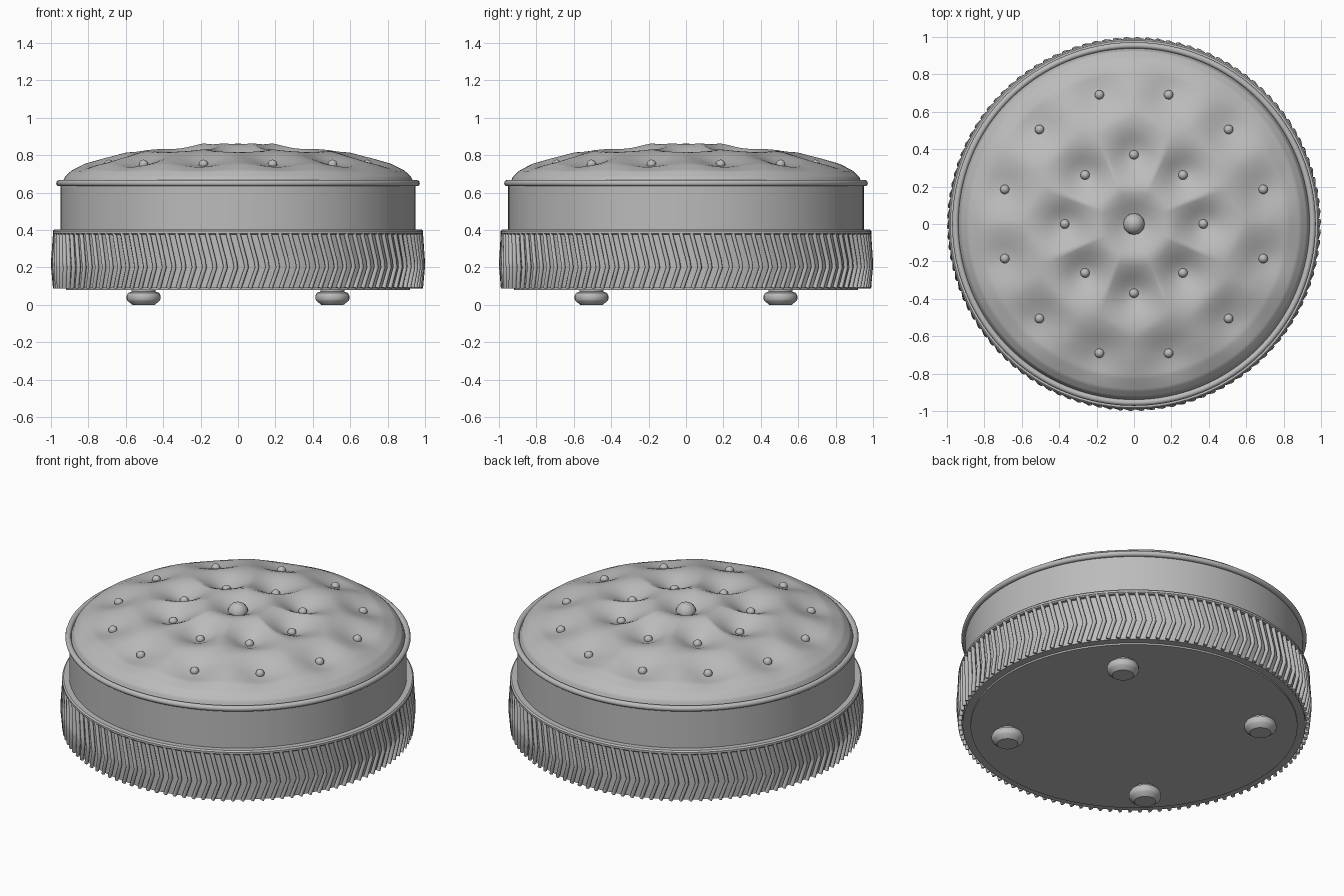
import bpy, bmesh, math

if "Cube" in bpy.data.objects:
    bpy.data.objects.remove(bpy.data.objects["Cube"])

TAU = 2 * math.pi
grey = bpy.data.materials.new("warm_grey_fabric")
grey.diffuse_color = (0.5, 0.5, 0.5, 1)
grey.use_nodes = True
grey.node_tree.nodes["Principled BSDF"].inputs["Base Color"].default_value = grey.diffuse_color


def finish(name, bm, angle=35):
    me = bpy.data.meshes.new(name)
    bmesh.ops.recalc_face_normals(bm, faces=bm.faces)
    bm.to_mesh(me)
    bm.free()
    ob = bpy.data.objects.new(name, me)
    bpy.context.collection.objects.link(ob)
    me.materials.append(grey)
    bpy.ops.object.select_all(action='DESELECT')
    ob.select_set(True)
    bpy.context.view_layer.objects.active = ob
    bpy.ops.object.shade_smooth_by_angle(angle=math.radians(angle))
    return ob


def lathe(name, profile, segs=96, at=(0, 0), closed=False, height=None, angle=35):
    """Spin (radius, z) points about z; radius 0 becomes a pole."""
    bm = bmesh.new()
    rings = []
    for r, z in profile:
        n = 1 if r == 0 else segs
        ring = []
        for i in range(n):
            a = TAU * i / segs
            x, y = r * math.cos(a), r * math.sin(a)
            h = height(x, y, z) if height else z
            ring.append(bm.verts.new((x + at[0], y + at[1], h)))
        rings.append(ring)
    pairs = list(zip(rings, rings[1:]))
    if closed:
        pairs.append((rings[-1], rings[0]))
    for a, b in pairs:
        for i in range(segs):
            j = (i + 1) % segs
            quad = [a[i % len(a)], a[j % len(a)], b[j % len(b)], b[i % len(b)]]
            bm.faces.new(list(dict.fromkeys(quad)))
    return finish(name, bm, angle)


def bead(name, r, z, w, h):
    pts = [(r + w * math.cos(TAU * k / 10), z + h * math.sin(TAU * k / 10)) for k in range(10)]
    return lathe(name, pts, 128, closed=True, angle=60)


# Drum, lower skirt and piping
lathe("drum", [(0, 0.1), (0.95, 0.1), (0.95, 0.65), (0, 0.65)], 128)
lathe("skirt", [(0, 0.08), (0.92, 0.08), (0.92, 0.09), (0.965, 0.09),
                (0.965, 0.38), (0.94, 0.38)], 128)
bead("top_piping", 0.955, 0.65, 0.017, 0.017)
lathe("skirt_band", [(0.94, 0.375), (0.982, 0.375), (0.99, 0.382), (0.99, 0.394),
                     (0.982, 0.402), (0.94, 0.402)], 128, closed=True)

# Chevron cord fringe
cu = bpy.data.curves.new("fringe", 'CURVE')
cu.dimensions = '3D'
cu.bevel_depth = 0.012
cu.bevel_resolution = 1
cu.use_fill_caps = True
CORDS = 110
for i in range(CORDS):
    sp = cu.splines.new('POLY')
    path = [(-0.02, 0.978, 0.09), (0.018, 0.988, 0.2), (0.012, 0.988, 0.235), (-0.028, 0.978, 0.385)]
    sp.points.add(len(path) - 1)
    for p, (da, r, z) in zip(sp.points, path):
        a = TAU * i / CORDS + da
        p.co = (r * math.cos(a), r * math.sin(a), z, 1)
cu.materials.append(grey)
bpy.context.collection.objects.link(bpy.data.objects.new("fringe", cu))

# Tuft positions: x, y, depth, spread, button radius
tufts = [(0, 0, 0.075, 0.085, 0.058)]
for count, start, r, depth, spread in ((8, 0, 0.37, 0.08, 0.085), (12, 15, 0.715, 0.04, 0.085)):
    for k in range(count):
        a = math.radians(start + 360 * k / count)
        tufts.append((r * math.cos(a), r * math.sin(a), depth, spread, 0.025))


def tufted(x, y, z):
    return z - max(d * math.exp(-((x - tx) ** 2 + (y - ty) ** 2) / (2 * s * s))
                   for tx, ty, d, s, _ in tufts)


# Cushion dome with pressed-in tufts
outline = [(0, 0.872), (0.2, 0.868), (0.4, 0.85), (0.6, 0.816), (0.72, 0.786),
           (0.82, 0.755), (0.89, 0.718), (0.925, 0.685), (0.94, 0.65)]


def dome(r):
    for (r0, z0), (r1, z1) in zip(outline, outline[1:]):
        if r <= r1:
            return z0 + (z1 - z0) * (r - r0) / (r1 - r0)
    return outline[-1][1]


RINGS = 56
radii = [0.94 * math.sin(math.pi / 2 * (k / RINGS) ** 0.9) for k in range(RINGS + 1)]
lathe("cushion", [(r, dome(r)) for r in radii], 160, height=tufted, angle=50)

# Buttons
for tx, ty, d, s, br in tufts:
    bm = bmesh.new()
    bmesh.ops.create_uvsphere(bm, u_segments=16, v_segments=10, radius=br)
    z = tufted(tx, ty, dome(math.hypot(tx, ty))) + br * 0.15
    bmesh.ops.translate(bm, verts=bm.verts, vec=(tx, ty, z))
    finish("button", bm)

# Feet
for sx in (-1, 1):
    for sy in (-1, 1):
        lathe("foot", [(0, 0), (0.06, 0), (0.085, 0.02), (0.09, 0.03), (0.09, 0.05),
                       (0.083, 0.064), (0.065, 0.07), (0.065, 0.085), (0, 0.085)],
              32, at=(0.505 * sx, 0.505 * sy))
